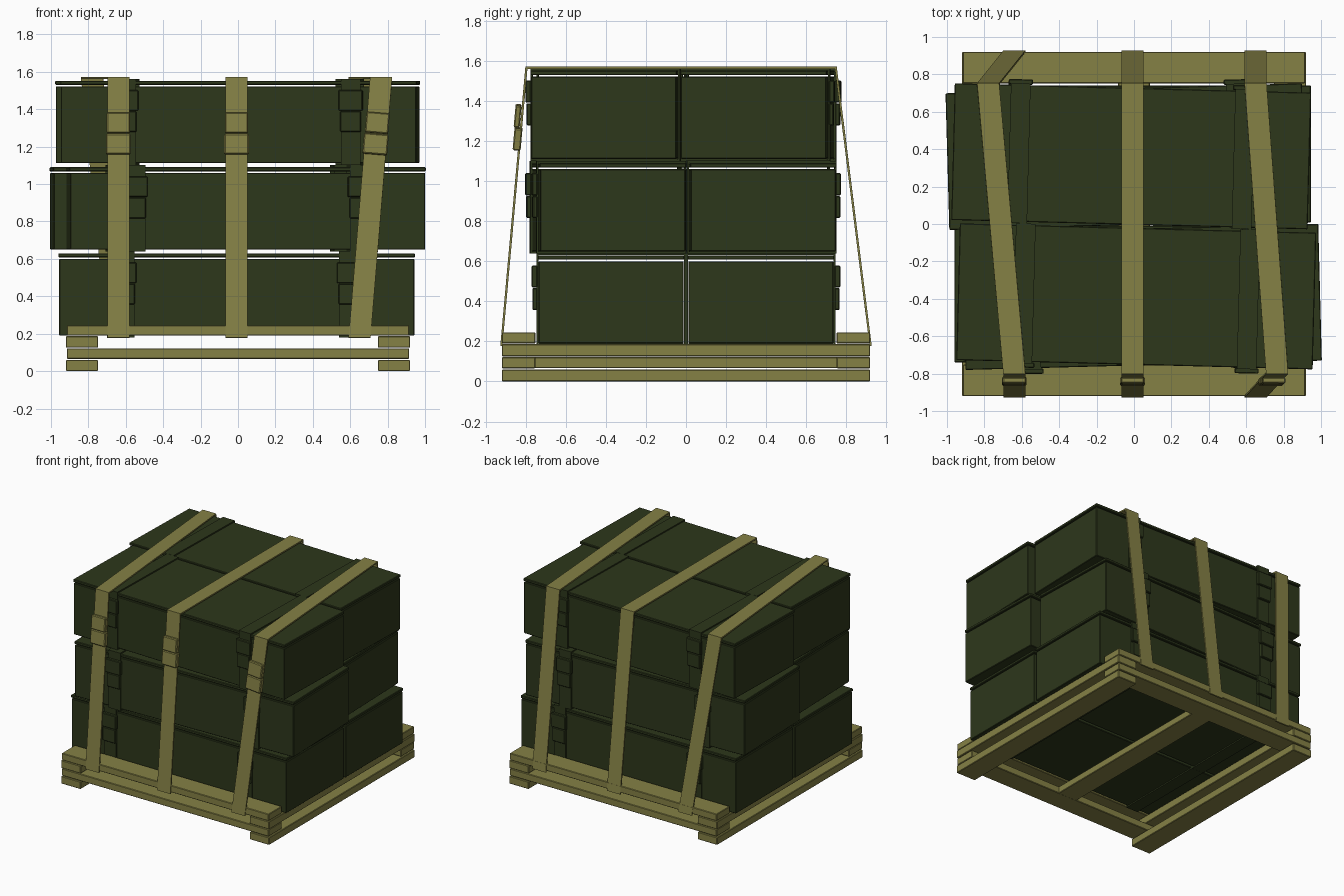
import bpy, bmesh, math
from mathutils import Matrix, Vector

if "Cube" in bpy.data.objects:
    bpy.data.objects.remove(bpy.data.objects["Cube"])


def material(name, rgb):
    m = bpy.data.materials.new(name)
    m.diffuse_color = (*rgb, 1)
    m.use_nodes = True
    m.node_tree.nodes["Principled BSDF"].inputs["Base Color"].default_value = m.diffuse_color
    return m


OLIVE = material("olive_tan", (0.235, 0.22, 0.06))
GREEN = material("dark_green", (0.026, 0.038, 0.011))


def add_object(name, bm, mat, matrix):
    bmesh.ops.recalc_face_normals(bm, faces=bm.faces)
    mesh = bpy.data.meshes.new(name)
    bm.to_mesh(mesh)
    bm.free()
    mesh.materials.append(mat)
    ob = bpy.data.objects.new(name, mesh)
    ob.matrix_world = matrix
    bpy.context.collection.objects.link(ob)
    return ob


def block(name, size, centre, mat, matrix=Matrix.Identity(4), bevel=0.0):
    bm = bmesh.new()
    bmesh.ops.create_cube(bm, size=1)
    bmesh.ops.scale(bm, vec=size, verts=bm.verts)
    if bevel:
        bmesh.ops.bevel(bm, geom=bm.edges[:], offset=bevel, segments=1, affect='EDGES')
    return add_object(name, bm, mat, matrix @ Matrix.Translation(centre))


def ribbon(name, path, width, thick, mat, matrix=Matrix.Identity(4), closed=False):
    """Flat webbing, wide along x, following the path points."""
    bm = bmesh.new()
    rows = [[bm.verts.new((x + s * width / 2, y, z)) for s in (-1, 1)] for x, y, z in path]
    pairs = list(zip(rows, rows[1:])) + ([(rows[-1], rows[0])] if closed else [])
    for a, b in pairs:
        bm.faces.new((a[0], a[1], b[1], b[0]))
    ob = add_object(name, bm, mat, matrix)
    mod = ob.modifiers.new("thickness", 'SOLIDIFY')
    mod.thickness = thick
    mod.offset = 0
    mod.use_even_offset = True
    return ob


# Pallet: alternating layers of boards
for s, side in ((-1, "a"), (1, "b")):
    for z0, z1 in ((0.0, 0.06), (0.125, 0.187)):
        block(f"pallet_runner_{side}", (0.172, 1.84, z1 - z0), (s * 0.834, 0, (z0 + z1) / 2), OLIVE, bevel=0.004)
    for z0, z1 in ((0.066, 0.122), (0.19, 0.245)):
        block(f"pallet_crossboard_{side}", (1.83, 0.168, z1 - z0), (0, s * 0.836, (z0 + z1) / 2), OLIVE, bevel=0.004)
block("pallet_middle_board", (0.17, 1.52, 0.055), (0, 0, 0.094), OLIVE, bevel=0.004)

# Cases: body, lid, two wrapped bands and latches on the outer side
L, W, H = 1.9, 0.725, 0.44


def case(x, y, z, degrees, outward):
    m = Matrix.Translation((x, y, z)) @ Matrix.Rotation(math.radians(degrees), 4, 'Z')
    block("case_body", (L, W, 0.41), (0, 0, 0.205), GREEN, m, 0.004)
    block("case_lid", (L + 0.006, W + 0.006, 0.022), (0, 0, H - 0.011), GREEN, m, 0.004)
    h = W / 2 + 0.006
    for bx in (-0.6, 0.6):
        loop = [(bx, -h, -0.005), (bx, h, -0.005), (bx, h, H + 0.006), (bx, -h, H + 0.006)]
        ribbon("case_band", loop, 0.105, 0.01, GREEN, m, True)
        block("latch_upper", (0.13, 0.028, 0.11), (bx, outward * (W / 2 + 0.02), 0.335), GREEN, m, 0.005)
        block("latch_lower", (0.112, 0.024, 0.11), (bx, outward * (W / 2 + 0.018), 0.222), GREEN, m, 0.005)


for x, y, z, deg in (
        (-0.007, -0.374, 0.19, 0), (-0.007, 0.374, 0.19, 0),
        (0.042, -0.39, 0.65, 1.5), (-0.045, 0.36, 0.65, 1.6),
        (0.012, -0.387, 1.112, -1.5), (-0.015, 0.362, 1.112, -1.5)):
    case(x, y, z, deg, 1 if y > 0 else -1)

# Straps with a two-part buckle on the front run
# x of: front bottom, front top, back top, back bottom
for fb, ft, bt, bb in ((-0.64, -0.64, -0.78, -0.64), (-0.008, -0.008, -0.008, -0.008),
                       (0.65, 0.765, 0.65, 0.65)):
    low = Vector((fb, -0.922, 0.178))
    high = Vector((ft, -0.797, 1.567))
    path = [low, high, (bt, 0.748, 1.567), (bb, 0.922, 0.178)]
    ribbon("strap", path, 0.118, 0.011, OLIVE)
    up = (high - low).normalized()
    across = Vector((1, 0, 0))
    out = across.cross(up).normalized()
    across = up.cross(out)
    rot = Matrix((across, out, up)).transposed().to_4x4()
    for name, z, size, off in (("buckle_plate", 1.325, (0.124, 0.03, 0.11), 0.022),
                               ("buckle_lever", 1.212, (0.132, 0.04, 0.11), 0.012)):
        p = low.lerp(high, (z - low.z) / (high.z - low.z))
        if out.y > 0:
            off = -off
        block(name, size, (0, 0, 0), OLIVE, Matrix.Translation(p + out * off) @ rot, 0.006)
